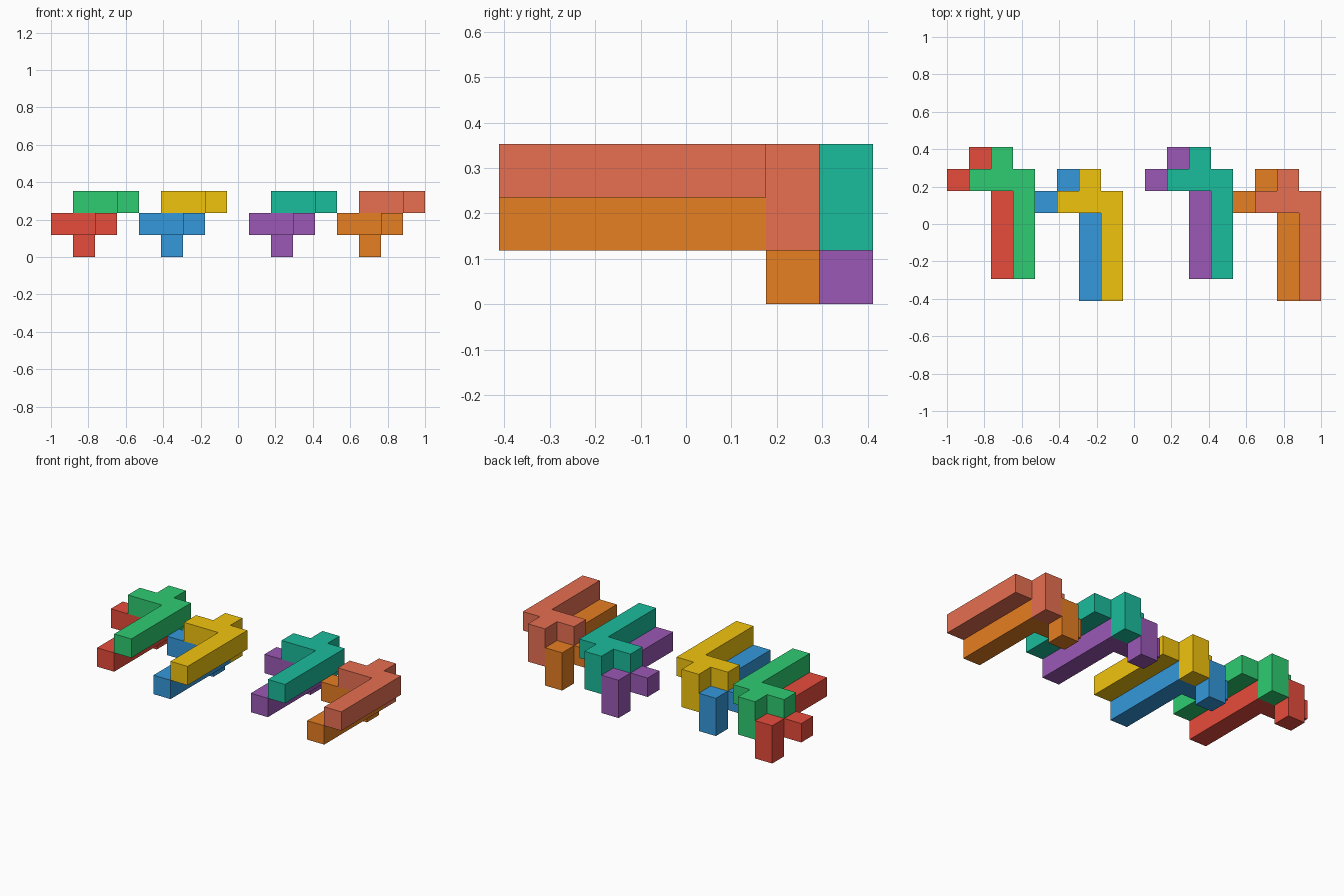
import bpy, bmesh
from mathutils import Color

if "Cube" in bpy.data.objects:
    bpy.data.objects.remove(bpy.data.objects["Cube"])

U = 2 / 17  # edge length of one unit cube

# Plan outline of the bent arm, in units; the nub square shares edge 5-8
PLAN = [(0, 5), (2, 5), (2, 1), (3, 1), (3, 6), (2, 6), (2, 7), (1, 7), (1, 6), (0, 6)]
ARM = [0, 1, 2, 3, 4, 5, 8, 9]
NUB = [5, 6, 7, 8]


def piece(name, color, dx, dy, dz):
    bm = bmesh.new()
    vs = [bm.verts.new(((x + dx - 8.5) * U, (y + dy - 3.5) * U, (1 + dz) * U)) for x, y in PLAN]
    arm = bm.faces.new([vs[i] for i in ARM])
    nub = bm.faces.new([vs[i] for i in NUB])

    # Thicken the plan upward by one unit
    up = bmesh.ops.extrude_face_region(bm, geom=[arm, nub], use_keep_orig=True)
    bmesh.ops.translate(bm, vec=(0, 0, U), verts=[v for v in up["geom"] if isinstance(v, bmesh.types.BMVert)])

    # Pull the nub down one unit to make the foot
    foot = bmesh.ops.extrude_discrete_faces(bm, faces=[nub])["faces"][0]
    bmesh.ops.translate(bm, vec=(0, 0, -U), verts=foot.verts)
    bmesh.ops.recalc_face_normals(bm, faces=bm.faces)

    # Merge the coplanar faces of foot and nub
    bmesh.ops.dissolve_limit(bm, angle_limit=0.01, verts=bm.verts, edges=bm.edges)
    mesh = bpy.data.meshes.new(name)
    bm.to_mesh(mesh)
    bm.free()

    # Flat colour, converted from sRGB to linear
    mat = bpy.data.materials.new(name)
    linear = Color([c / 255 for c in color]).from_srgb_to_scene_linear()
    mat.diffuse_color = (*linear, 1)
    mat.use_nodes = True
    mat.node_tree.nodes["Principled BSDF"].inputs["Base Color"].default_value = mat.diffuse_color
    mesh.materials.append(mat)
    bpy.context.collection.objects.link(bpy.data.objects.new(name, mesh))


# Four nested pairs: x offset, y offset, lower colour, upper colour
PAIRS = [
    (0, 0, ("red", (231, 76, 60)), ("green", (46, 204, 113))),
    (4, -1, ("blue", (52, 152, 219)), ("yellow", (241, 196, 15))),
    (9, 0, ("purple", (155, 89, 182)), ("teal", (26, 188, 156))),
    (13, -1, ("orange", (230, 126, 34)), ("coral", (231, 111, 81))),
]
for dx, dy, lower, upper in PAIRS:
    piece("lower_piece_" + lower[0], lower[1], dx, dy, 0)
    piece("upper_piece_" + upper[0], upper[1], dx + 1, dy, 1)  # one step right and up
